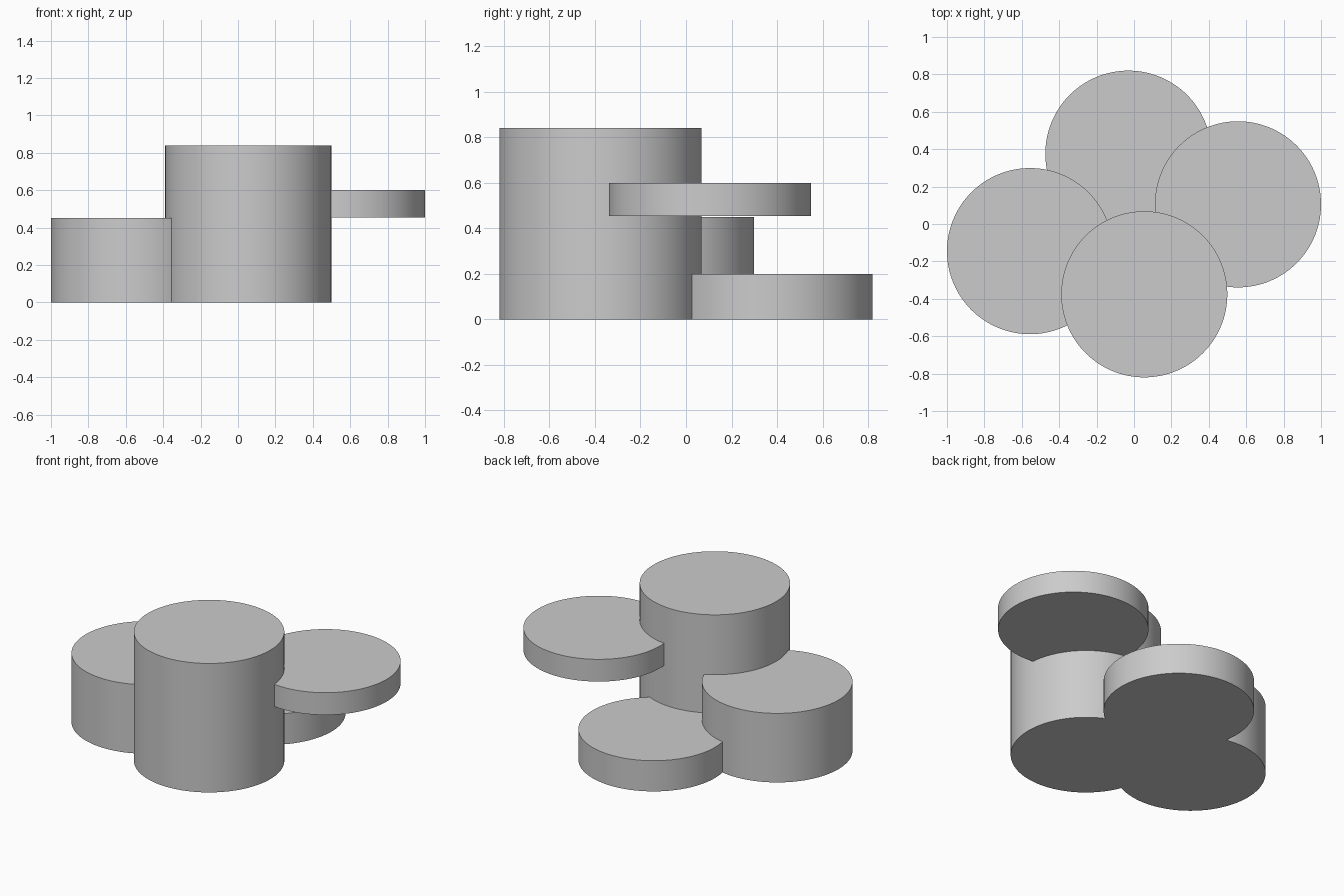
import bpy
from math import radians

if "Cube" in bpy.data.objects:
    bpy.data.objects.remove(bpy.data.objects["Cube"])

RADIUS = 0.444


def disc(name, x, y, z0, z1):
    bpy.ops.mesh.primitive_cylinder_add(
        vertices=128, radius=RADIUS, depth=z1 - z0, location=(x, y, (z0 + z1) / 2))
    ob = bpy.context.object
    ob.name = name
    return ob


# Tall front column, which the other discs merge into
body = disc("stepped_round_platforms", 0.055, -0.376, 0, 0.84)

# Left, back and floating right discs
others = [
    disc("left_drum", -0.556, -0.145, 0, 0.45),
    disc("back_disc", -0.03, 0.376, 0, 0.20),
    disc("right_shelf", 0.556, 0.105, 0.455, 0.60),
]

# Fuse everything into one clean solid
bpy.ops.object.select_all(action='DESELECT')
body.select_set(True)
bpy.context.view_layer.objects.active = body
for ob in others:
    mod = body.modifiers.new("union", 'BOOLEAN')
    mod.operation = 'UNION'
    mod.solver = 'EXACT'
    mod.object = ob
    bpy.ops.object.modifier_apply(modifier=mod.name)
    bpy.data.objects.remove(ob)

bpy.ops.object.shade_smooth_by_angle(angle=radians(30))
